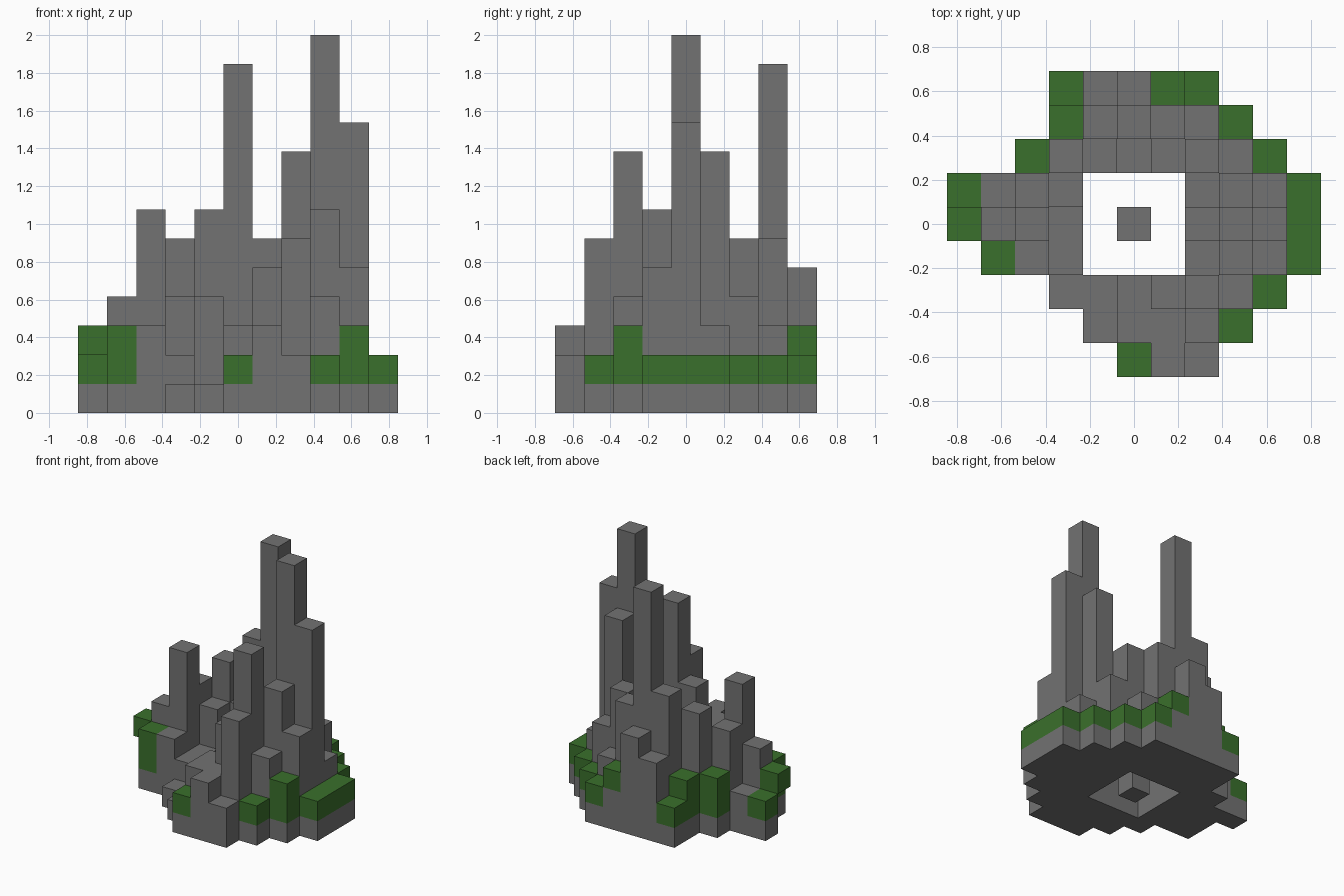
import bpy, bmesh
from mathutils import Vector

cube = bpy.data.objects.get("Cube")
if cube:
    bpy.data.objects.remove(cube, do_unlink=True)

UNIT = 2 / 13

# Column heights in blocks (hexadecimal), back row first
HEIGHTS = [
    "...24532...",
    "...37c632..",
    "..36434642.",
    "2254...4932",
    "3472.1.5da2",
    ".332...4752",
    "...1135943.",
    "....13362..",
    ".....232...",
]
# g: grass above the base block, t: grass on the top block only, f: floating grass block
COVER = [
    "...g..tg...",
    "...g....g..",
    "..g......g.",
    "g.........g",
    "f.........g",
    ".g........g",
    ".........g.",
    "........g..",
    ".....g.....",
]


def make_material(name, color):
    mat = bpy.data.materials.new(name)
    mat.use_nodes = True
    mat.diffuse_color = color
    mat.node_tree.nodes["Principled BSDF"].inputs["Base Color"].default_value = color
    return mat


stone = make_material("stone_gray", (0.17, 0.17, 0.17, 1))
grass = make_material("grass_green", (0.042, 0.16, 0.025, 1))

# Fill the block grid
blocks = {}
for r, (row, cover) in enumerate(zip(HEIGHTS, COVER)):
    for c, (h, kind) in enumerate(zip(row, cover)):
        if h == ".":
            continue
        x, y, top = c - len(row) // 2, len(HEIGHTS) // 2 - r, int(h, 16)
        for z in range(top):
            is_top = z == top - 1
            if kind == "f" and not is_top:
                continue
            green = is_top if kind in "tf" else kind == "g" and z > 0
            if (x, y) == (0, 0):
                part = "center_stone"
            else:
                part = "grass_blocks" if green else "stone_towers"
            blocks[x, y, z] = part

AXES = [Vector(v) for v in ((1, 0, 0), (0, 1, 0), (0, 0, 1))]


def build_part(name, mat):
    """Skin the exposed sides of every block in the part."""
    bm = bmesh.new()
    for cell, part in blocks.items():
        if part != name:
            continue
        center = Vector(cell) + AXES[2] / 2
        for k in range(3):
            for sign in (-1, 1):
                n = AXES[k] * sign
                if tuple(int(v) for v in Vector(cell) + n) in blocks:
                    continue
                u, v = AXES[(k + 1) % 3] * sign, AXES[(k + 2) % 3]
                corners = [n - u - v, n + u - v, n + u + v, n - u + v]
                bm.faces.new([bm.verts.new((center + p / 2) * UNIT) for p in corners])
    bmesh.ops.remove_doubles(bm, verts=bm.verts[:], dist=UNIT / 100)
    bmesh.ops.dissolve_limit(bm, angle_limit=0.01, verts=bm.verts[:], edges=bm.edges[:])
    mesh = bpy.data.meshes.new(name)
    bm.to_mesh(mesh)
    bm.free()
    mesh.materials.append(mat)
    bpy.context.collection.objects.link(bpy.data.objects.new(name, mesh))


build_part("stone_towers", stone)
build_part("grass_blocks", grass)
build_part("center_stone", stone)
